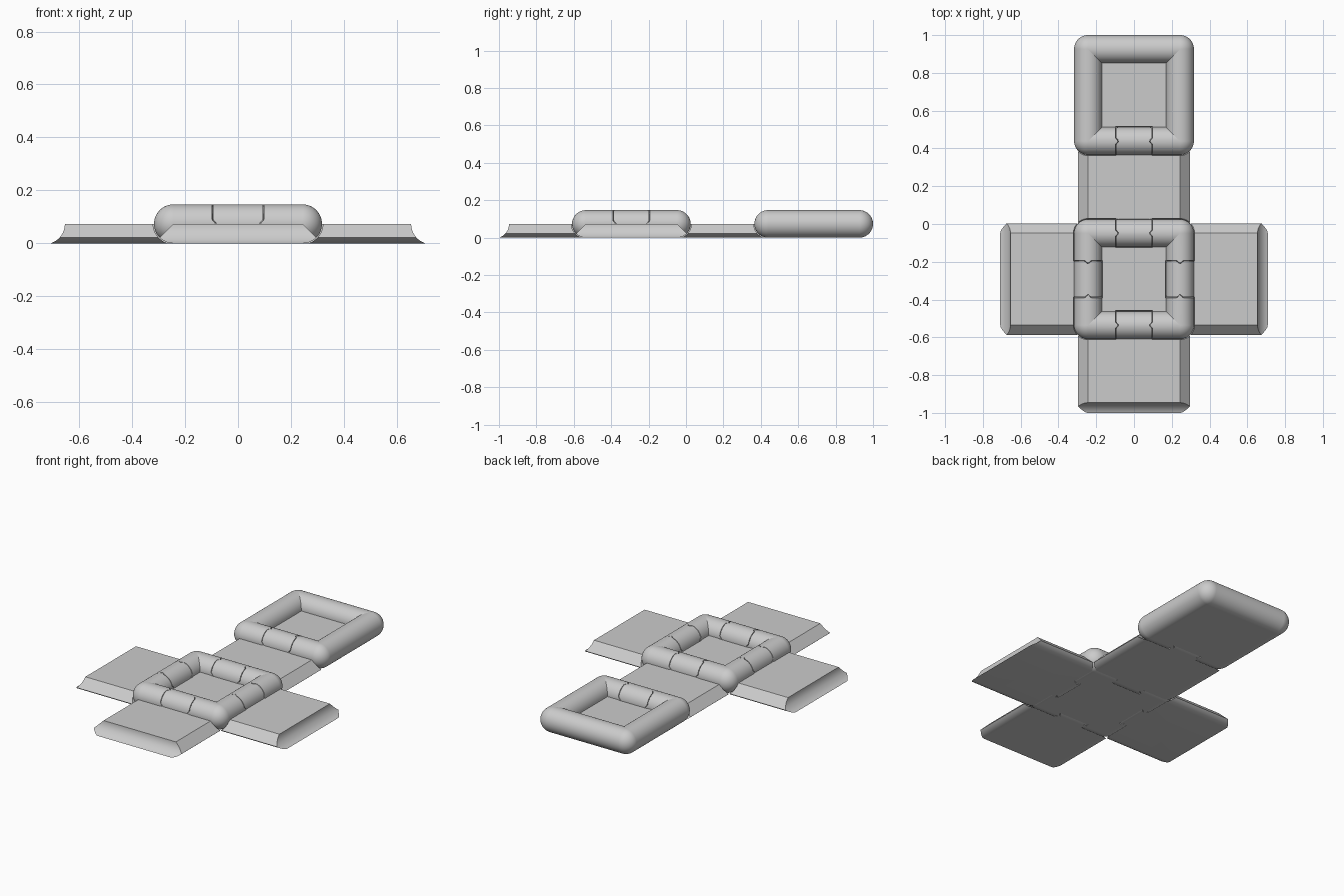
import bpy, bmesh
from math import sin, cos, pi, sqrt, radians
from mathutils import Vector

if "Cube" in bpy.data.objects:
    bpy.data.objects.remove(bpy.data.objects["Cube"])

R = 0.0735            # tube radius = panel thickness
CLEAR = 0.077         # clearance radius of the hinge grooves
H = 0.2437            # half distance between fold axes
P = 2 * H
CY = 1 - R - 5 * H    # y of the centre panel
KNUCKLE, GAP, DENT = 0.095, 0.0035, 0.013
SEG = 96


def finish(name, bm):
    bmesh.ops.recalc_face_normals(bm, faces=bm.faces)
    me = bpy.data.meshes.new(name)
    bm.to_mesh(me)
    bm.free()
    ob = bpy.data.objects.new(name, me)
    bpy.context.collection.objects.link(ob)
    bpy.ops.object.select_all(action='DESELECT')
    ob.select_set(True)
    bpy.context.view_layer.objects.active = ob
    bpy.ops.object.shade_smooth_by_angle(angle=radians(28))
    return ob


def axes(k):
    # outward and tangent direction of side k (0 east, 1 north, 2 west, 3 south)
    a = k * pi / 2
    return Vector((cos(a), sin(a), 0)), Vector((-sin(a), cos(a), 0))


def loft(bm, rings):
    rings = [[bm.verts.new(p) for p in ring] for ring in rings]
    n = len(rings[0])
    for a, b in zip(rings, rings[1:]):
        for i in range(n):
            bm.faces.new((a[i], a[(i + 1) % n], b[(i + 1) % n], b[i]))
    return rings


# Panels: outlines stacked by height; each side has its own edge treatment
LEVELS = [R - R * cos(i * pi / 24) for i in range(7)]
LEVELS += [LEVELS[-1] + (R - LEVELS[-1]) * i / 6 for i in range(1, 7)]


def outline(sides, z, centre):
    groove = H - sqrt(CLEAR ** 2 - (z - R) ** 2)
    wedge = H + min(sqrt(max(0, R * R - (z - R) ** 2)), R - z)
    reach = {'plain': H, 'notch': H, 'free': groove, 'tab': groove, 'wedge': wedge}
    pts = []
    for k, kind in enumerate(sides):
        d, t = axes(k)
        e = reach[kind]
        if kind in ('tab', 'notch'):
            inner = H if kind == 'tab' else groove
            b = KNUCKLE + (GAP if kind == 'notch' else 0)
            pts += [d * e - t * b, d * inner - t * b, d * inner + t * b, d * e + t * b]
        pts.append(d * e + t * reach[sides[(k + 1) % 4]])
    return [centre + p + Vector((0, 0, z)) for p in pts]


def panel(name, x, y, sides):
    bm = bmesh.new()
    rings = loft(bm, [outline(sides, z, Vector((x, y, 0))) for z in LEVELS])
    bm.faces.new(rings[0])
    bm.faces.new(rings[-1])
    finish(name, bm)


# Tubes: both ends are given as a function of the angle round the tube
def dent(a):
    off = abs((a + pi / 4) % (pi / 2) - pi / 4)
    return DENT * cos(off / 0.27 * pi / 2) ** 2 if off < 0.27 else 0


def mitre(a):
    return H - max(0, R * cos(a))       # cos(a) > 0 points inwards


def tube(bm, k, centre, start, end, caps):
    d, t = axes(k)
    o = centre + d * H + Vector((0, 0, R))
    ang = [2 * pi * i / SEG for i in range(SEG)]
    rings = loft(bm, [[o - d * R * cos(a) + Vector((0, 0, R * sin(a))) + t * f(a)
                       for a in ang] for f in (start, end)])
    for ring, f, cap in zip(rings, (start, end), caps):
        if cap:
            c = bm.verts.new(o + t * f(0))
            for i in range(SEG):
                bm.faces.new((ring[i], ring[(i + 1) % SEG], c))


def frame(name, x, y, hinged):
    centre = Vector((x, y, 0))
    bm = bmesh.new()
    for k in range(4):
        if k in hinged:
            near = lambda a: KNUCKLE + GAP - dent(a)
            tube(bm, k, centre, near, mitre, (True, False))
            tube(bm, k, centre, lambda a: -mitre(a), lambda a: -near(a), (False, True))
        else:
            tube(bm, k, centre, lambda a: -mitre(a), mitre, (False, False))
    finish(name, bm)
    # rounded corners
    bm = bmesh.new()
    for k in range(4):
        d, t = axes(k)
        res = bmesh.ops.create_uvsphere(bm, u_segments=48, v_segments=32, radius=R)
        bmesh.ops.translate(bm, verts=res['verts'], vec=centre + (d + t) * H + Vector((0, 0, R)))
    finish(name + "_corners", bm)
    # middle knuckles, which belong to the neighbouring panels
    for k in hinged:
        bm = bmesh.new()
        tube(bm, k, centre, lambda a: dent(a) - KNUCKLE, lambda a: KNUCKLE - dent(a), (True, True))
        finish(f"{name}_knuckle_{k}", bm)


# Five panels of the cross and the end panel
panel("centre_panel", 0, CY, ['notch'] * 4)
panel("right_panel", P, CY, ['free', 'wedge', 'tab', 'wedge'])
panel("left_panel", -P, CY, ['tab', 'wedge', 'free', 'wedge'])
panel("front_panel", 0, CY - P, ['wedge', 'tab', 'wedge', 'free'])
panel("link_panel", 0, CY + P, ['wedge', 'tab', 'wedge', 'tab'])
panel("end_panel", 0, CY + 2 * P, ['plain', 'plain', 'plain', 'notch'])

# Two tube frames with hinge knuckles
frame("centre_frame", 0, CY, (0, 1, 2, 3))
frame("end_frame", 0, CY + 2 * P, (3,))
